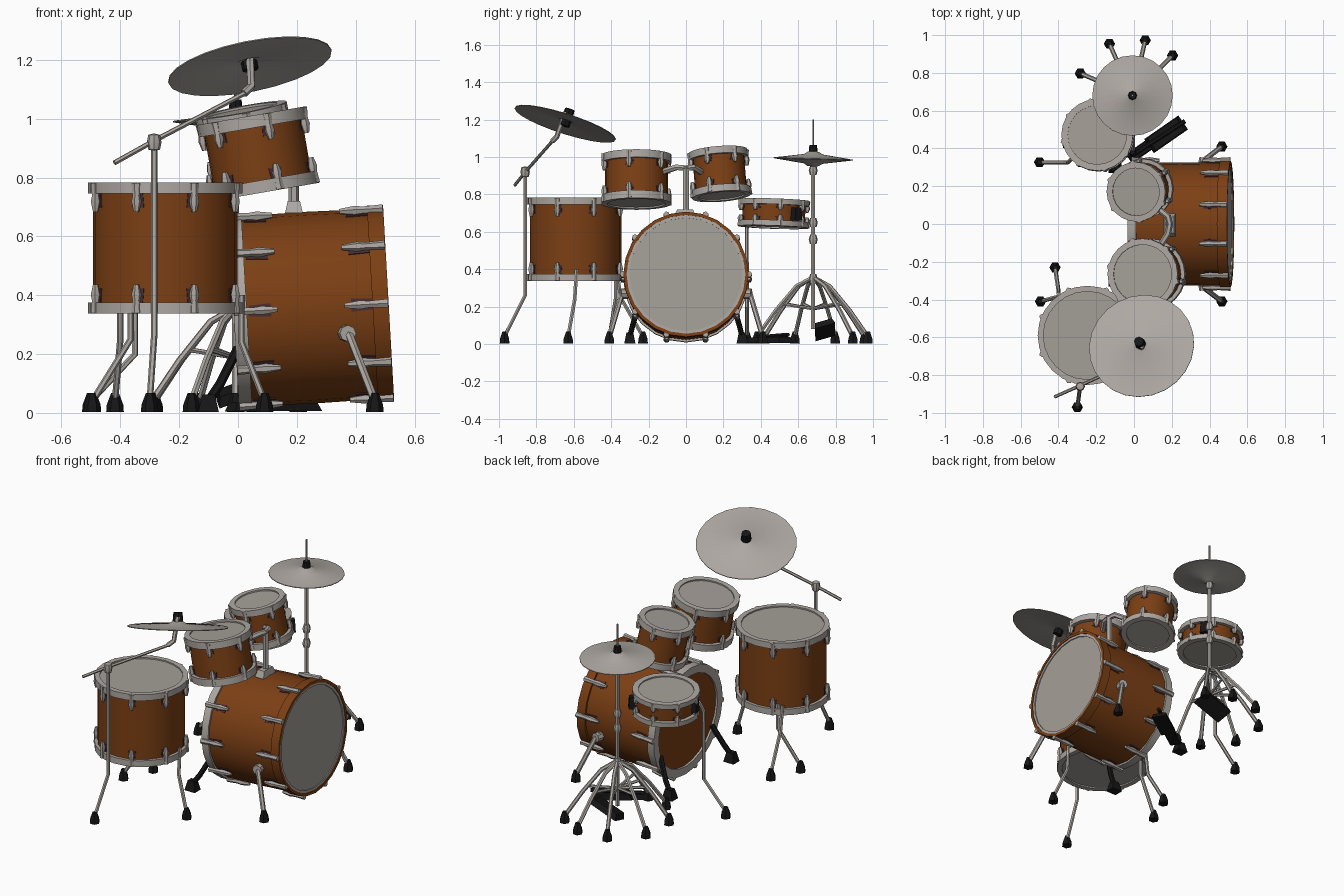
import bpy, bmesh, math
from mathutils import Vector, Matrix

if "Cube" in bpy.data.objects:
    bpy.data.objects.remove(bpy.data.objects["Cube"])


def material(name, rgb):
    m = bpy.data.materials.new(name)
    m.diffuse_color = (*rgb, 1)
    m.use_nodes = True
    m.node_tree.nodes["Principled BSDF"].inputs["Base Color"].default_value = m.diffuse_color
    return m


WOOD = material("brown_wood", (0.2, 0.05, 0.007))
METAL = material("pale_metal", (0.42, 0.39, 0.36))
HEAD = material("drum_skin_grey", (0.37, 0.345, 0.31))
BLACK = material("black_rubber", (0.008, 0.008, 0.008))
PLUM = material("dark_plum", (0.07, 0.025, 0.03))


def add(name, mesh, mat, matrix=Matrix()):
    ob = bpy.data.objects.new(name, mesh)
    ob.matrix_world = matrix
    mesh.materials.clear()
    mesh.materials.append(mat)
    bpy.context.collection.objects.link(ob)
    return ob


def frame(origin, axis):
    # local z along the axis, local x as close to world y as possible
    z = Vector(axis).normalized()
    x = (Vector((0, 1, 0)) - z * z.y).normalized()
    m = Matrix((x, z.cross(x), z)).transposed().to_4x4()
    m.translation = origin
    return m


def lathe(name, profile, mat, matrix=Matrix(), segs=24, closed=False):
    bm = bmesh.new()
    vs = [bm.verts.new((r, 0, z)) for r, z in profile]
    pairs = list(zip(vs, vs[1:])) + ([(vs[-1], vs[0])] if closed else [])
    edges = [bm.edges.new(p) for p in pairs]
    bmesh.ops.spin(bm, geom=vs + edges, cent=(0, 0, 0), axis=(0, 0, 1),
                   angle=math.tau, steps=segs, use_duplicate=False)
    bmesh.ops.remove_doubles(bm, verts=bm.verts, dist=0.0002)
    bmesh.ops.recalc_face_normals(bm, faces=bm.faces)
    me = bpy.data.meshes.new(name)
    bm.to_mesh(me)
    bm.free()
    return add(name, me, mat, matrix)


def ring(name, r0, r1, z0, z1, mat, matrix):
    return lathe(name, [(r0, z0), (r1, z0), (r1, z1), (r0, z1)], mat, matrix, closed=True)


def rod(name, points, radius, mat=METAL):
    cu = bpy.data.curves.new(name, 'CURVE')
    cu.dimensions = '3D'
    cu.bevel_depth, cu.bevel_resolution, cu.use_fill_caps = radius, 1, True
    sp = cu.splines.new('POLY')
    sp.points.add(len(points) - 1)
    for p, co in zip(sp.points, points):
        p.co = (*co, 1)
    tmp = bpy.data.objects.new(name, cu)
    me = bpy.data.meshes.new_from_object(tmp)
    bpy.data.objects.remove(tmp)
    return add(name, me, mat)


def box(name, size, matrix, mat, taper=1.0):
    bm = bmesh.new()
    bmesh.ops.create_cube(bm, size=1)
    for v in bm.verts:
        k = taper if v.co.z > 0 else 1
        v.co = Vector((v.co.x * size[0] * k, v.co.y * size[1] * k, v.co.z * size[2]))
    me = bpy.data.meshes.new(name)
    bm.to_mesh(me)
    bm.free()
    return add(name, me, mat, matrix)


def foot(name, x, y):
    lathe(name, [(0, 0), (0.03, 0), (0.028, 0.025), (0.013, 0.065), (0, 0.065)], BLACK,
          Matrix.Translation((x, y, 0.003)), 6)


def leg(name, points, radius=0.011):
    rod(name, points, radius)
    foot(name + "_foot", points[-1][0], points[-1][1])


def lugs(name, m, r, h, n, offset, length):
    # tension lugs at both ends of a drum, tapering toward the middle
    for i in range(n):
        turn = m @ Matrix.Rotation(offset + math.tau * i / n, 4, 'Z')
        for end in (0, 1):
            e = turn @ Matrix.Translation((r + 0.012, 0, h * end))
            if end == 0:
                e = e @ Matrix.Rotation(math.pi, 4, 'X')
            lathe(name + "_lug", [(0, 0), (0.017, -0.002), (0.013, -length * 0.45),
                  (0.017, -length * 0.65), (0.009, -length), (0, -length)], METAL, e, 6)
            box(name + "_lug_plate", (0.004, 0.045, length * 0.5),
                e @ Matrix.Translation((-0.013, 0, -length * 0.6)), PLUM, 0.8)


def drum(name, bottom, top, r, hoop_r, n, offset, length, hoop=0.038):
    bottom, top = Vector(bottom), Vector(top)
    h = (top - bottom).length
    m = frame(bottom, top - bottom)
    lathe(name + "_shell", [(r, 0.01), (r, h - 0.01)], WOOD, m)
    for z, tag in ((0, "bottom"), (h, "top")):
        s = 1 if z else -1
        lo, hi = sorted((z, z - s * hoop))
        ring(f"{name}_{tag}_hoop", r - 0.012, hoop_r, lo, hi, METAL, m)
        lathe(f"{name}_{tag}_head", [(0, z - s * 0.008), (r, z - s * 0.008)], HEAD, m)
    lugs(name, m, r, h, n, offset, length)
    return m


# Drums with skins on both ends
drum("floor_tom", (-0.247, -0.59, 0.337), (-0.247, -0.59, 0.783), 0.245, 0.263, 8, math.pi / 8, 0.1)
drum("large_rack_tom", (0.09, -0.265, 0.75), (0.045, -0.265, 1.01), 0.168, 0.188, 6, 0.3, 0.09, 0.042)
drum("small_rack_tom", (0.055, 0.19, 0.79), (0.01, 0.17, 1.03), 0.138, 0.158, 6, 0.1, 0.085, 0.038)
drum("snare", (-0.188, 0.467, 0.625), (-0.195, 0.472, 0.77), 0.168, 0.19, 8, 0.2, 0.06, 0.03)
for x, y, a in ((-0.045, 0.59, 0.7), (-0.36, 0.43, 0.2)):
    box("snare_strainer", (0.04, 0.05, 0.07),
        Matrix.Translation((x, y, 0.695)) @ Matrix.Rotation(a, 4, 'Z'), BLACK, 0.8)

# Bass drum lying along x, slightly raised at the far end
b0, b1 = Vector((-0.015, 0, 0.343)), Vector((0.512, 0, 0.373))
bass = frame(b0, b1 - b0)
bl = (b1 - b0).length
lathe("bass_shell", [(0.323, 0.01), (0.326, bl * 0.5), (0.323, bl - 0.01)], WOOD, bass)
ring("bass_rear_hoop", 0.285, 0.335, 0, 0.045, METAL, bass)
lathe("bass_rear_panel", [(0, 0.012), (0.3, 0.012)], WOOD, bass)
ring("bass_front_hoop", 0.318, 0.335, bl - 0.055, bl, WOOD, bass)
ring("bass_front_rim", 0.303, 0.319, bl - 0.03, bl - 0.004, METAL, bass)
lathe("bass_front_head", [(0, bl - 0.01), (0.31, bl - 0.01)], HEAD, bass)
lugs("bass", bass, 0.325, bl, 10, 0, 0.15)
for s in (-1, 1):
    leg("bass_spur", [(0.36, s * 0.32, 0.29), (0.38, s * 0.345, 0.26), (0.465, s * 0.41, 0.04)], 0.014)
    lathe("bass_spur_bracket", [(0, -0.02), (0.028, -0.02), (0.028, 0.02), (0, 0.02)], METAL,
          frame((0.37, s * 0.33, 0.27), (0.2, s, 0)), 8)
    rod("rear_strut", [(0.0, s * 0.25, 0.22), (-0.06, s * 0.285, 0.1), (-0.1, s * 0.3, 0.04)], 0.016, BLACK)
    box("rear_strut_foot", (0.07, 0.06, 0.06), Matrix.Translation((-0.1, s * 0.3, 0.033)), BLACK, 0.6)

# Rack tom mount
box("tom_mount_base", (0.06, 0.12, 0.04), Matrix.Translation((0.19, -0.005, 0.7)), METAL, 0.7)
rod("tom_mount_post", [(0.19, 0, 0.68), (0.19, 0, 0.95)], 0.018)
rod("tom_mount_arms", [(0.13, -0.13, 0.92), (0.18, -0.05, 0.945), (0.19, 0, 0.94),
                       (0.18, 0.04, 0.945), (0.13, 0.08, 0.92)], 0.017)

# Floor tom legs
leg("floor_tom_leg_a", [(-0.365, -0.375, 0.4), (-0.365, -0.375, 0.25), (-0.495, -0.41, 0.04)])
leg("floor_tom_leg_b", [(-0.4, -0.37, 0.4), (-0.4, -0.35, 0.25), (-0.418, -0.23, 0.04)])
leg("floor_tom_leg_c", [(0.012, -0.585, 0.4), (0.012, -0.595, 0.24), (0.09, -0.63, 0.04)])

# Boom stand rising beside the floor tom
leg("boom_stand", [(-0.285, -0.86, 0.92), (-0.285, -0.86, 0.26), (-0.3, -0.97, 0.04)])
lathe("boom_joint", [(0, -0.03), (0.02, -0.025), (0.025, 0), (0.02, 0.025), (0, 0.03)], METAL,
      Matrix.Translation((-0.285, -0.86, 0.92)), 8)
rod("boom_arm", [(-0.42, -0.915, 0.85), (-0.285, -0.855, 0.925), (0.03, -0.71, 1.09)], 0.009)
rod("boom_tip", [(0.02, -0.715, 1.085), (0.045, -0.69, 1.11), (0.04, -0.645, 1.24)], 0.014)

# Crash cymbal, tilted
crash = frame((0.04, -0.645, 1.18), (-0.2, 0.32, 1))
lathe("crash_cymbal", [(0, 0.034), (0.03, 0.03), (0.05, 0.016), (0.283, 0), (0.283, -0.004),
                       (0.05, 0.01), (0, 0.026)], METAL, crash)
lathe("crash_nut", [(0, 0.02), (0.03, 0.024), (0.026, 0.08), (0, 0.08)], BLACK, crash, 8)
lathe("crash_felt", [(0, -0.02), (0.028, -0.015), (0.028, 0.015), (0, 0.015)], BLACK, crash, 8)

# Hi-hat
HX, HY = -0.008, 0.68
hat = Matrix.Translation((HX, HY, 0))
rod("hihat_pole", [(HX, HY, 0.08), (HX, HY, 0.97)], 0.012)
rod("hihat_pull_rod", [(HX, HY, 0.9), (HX, HY, 1.2)], 0.005)
for z in (0.35, 0.56, 0.65, 0.93):
    lathe("hihat_collar", [(0, z - 0.025), (0.018, z - 0.025), (0.024, z), (0.016, z + 0.025),
                           (0, z + 0.025)], METAL, hat, 8)
hat_tilt = frame((HX, HY, 0.99), (0, 0.03, 1))
for s, tag in ((1, "upper"), (-1, "lower")):
    lathe(f"hihat_{tag}_cymbal", [(0, s * 0.042), (0.03, s * 0.038), (0.05, s * 0.025),
          (0.213, s * 0.002), (0.213, 0), (0.05, s * 0.02), (0, s * 0.03)], METAL, hat_tilt)
lathe("hihat_nut", [(0, 1.025), (0.024, 1.028), (0.02, 1.065), (0, 1.065)], BLACK, hat, 8)
for deg in (45, 77, 114, 157, 199, 240, 270):
    a = math.radians(deg)
    d = lambda r, z: (HX + r * math.cos(a), HY + r * math.sin(a), z)
    leg("hihat_leg", [d(0.015, 0.35), d(0.09, 0.31), d(0.2, 0.18), d(0.3, 0.04)], 0.012)
    rod("hihat_brace", [d(0.01, 0.19), d(0.17, 0.215)], 0.009)
box("hihat_pedal", (0.2, 0.11, 0.035), Matrix.Translation((0.02, 0.74, 0.08))
    @ Matrix.Rotation(-0.35, 4, 'Y') @ Matrix.Rotation(0.3, 4, 'X'), BLACK, 0.85)

# Snare leg and bass pedal
leg("snare_leg", [(-0.33, 0.345, 0.68), (-0.35, 0.325, 0.62), (-0.35, 0.325, 0.2), (-0.5, 0.327, 0.04)])
pedal_turn = Matrix.Rotation(math.atan2(0.18, 0.26), 4, 'Z')
box("bass_pedal_plate", (0.22, 0.09, 0.03), Matrix.Translation((0.17, 0.475, 0.022)) @ pedal_turn, BLACK, 0.85)
box("bass_pedal_heel", (0.14, 0.06, 0.03), Matrix.Translation((0.03, 0.385, 0.02)) @ pedal_turn, BLACK, 0.8)
rod("bass_pedal_bar", [(0.0, 0.37, 0.035), (0.27, 0.545, 0.05)], 0.012, BLACK)

# Smooth rounded parts, keep hard edges
for ob in bpy.context.collection.objects:
    ob.select_set(True)
    bpy.context.view_layer.objects.active = ob
bpy.ops.object.shade_smooth_by_angle(angle=math.radians(35))
